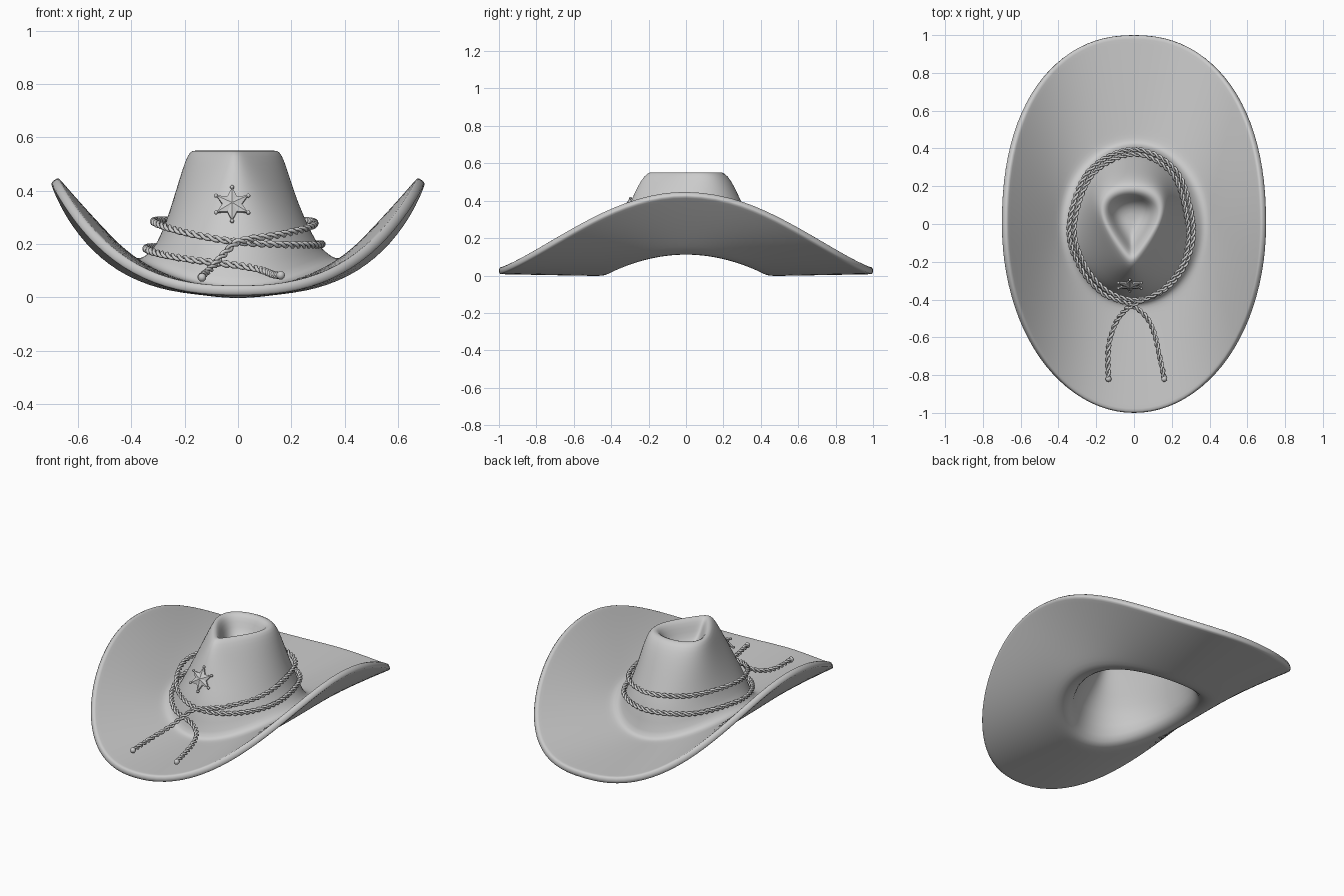
import bpy, bmesh, math
from mathutils import Vector, Matrix

if "Cube" in bpy.data.objects:
    bpy.data.objects.remove(bpy.data.objects["Cube"])

SEG = 48
OPEN_X, OPEN_Y = 0.385, 0.455


def spow(v, p):
    return math.copysign(abs(v) ** p, v)


def open_z(a):
    return 0.035 + 0.11 * math.cos(a) ** 2


def rim_z(y):
    return 0.045 + 0.412 * max(0, math.cos(math.pi / 2 * min(1, abs(y)))) ** 1.2


def make_object(name, bm):
    me = bpy.data.meshes.new(name)
    bm.to_mesh(me)
    bm.free()
    ob = bpy.data.objects.new(name, me)
    bpy.context.collection.objects.link(ob)
    return ob


# Hat felt: rings from the rim (fuller at the back), over the crown, into the top dent
angles = [2 * math.pi * i / SEG for i in range(SEG)]
rings, weights = [], []
for t in (1, 0.97, 0.87, 0.72, 0.55, 0.38, 0.22, 0.09, 0):
    ring = []
    for a in angles:
        c, s = math.cos(a), math.sin(a)
        p = 0.88 if s > 0 else 0.98
        rx, ry = 0.678 * spow(c, p), 1.003 * spow(s, p)
        z0 = open_z(a)
        ring.append((OPEN_X * c * (1 - t) + rx * t, OPEN_Y * s * (1 - t) + ry * t,
                     z0 + (rim_z(ry) - z0) * t ** 1.1))
    rings.append(ring)
    weights.append(1.0)

# Crown levels: half width, half depth, height, front taper, y shift, follows brim
levels = [
    (0.358, 0.432, 0.004, 0, 0, 1), (0.335, 0.412, 0.022, 0, 0, 1),
    (0.300, 0.383, 0.20, 0, 0, 0), (0.257, 0.337, 0.30, 0.10, 0, 0),
    (0.222, 0.294, 0.40, 0.26, 0, 0), (0.197, 0.257, 0.48, 0.42, 0, 0),
    (0.178, 0.224, 0.533, 0.54, 0, 0), (0.160, 0.194, 0.554, 0.6, 0, 0),
    (0.137, 0.166, 0.549, 0.62, 0, 0), (0.113, 0.140, 0.515, 0.62, 0.005, 0),
    (0.090, 0.112, 0.455, 0.6, 0.01, 0), (0.050, 0.062, 0.425, 0.5, 0.015, 0),
]
for rx, ry, z, p, dy, follow in levels:
    norm = max(math.cos(a) * (1 + p * math.sin(a)) for a in angles)
    dx = 0 if follow else -0.012 * min(1, (z - 0.1) / 0.3)
    rings.append([(dx + rx * math.cos(a) * (1 + p * math.sin(a)) / norm,
                   dy + ry * math.sin(a), z + follow * open_z(a)) for a in angles])
    weights.append(1.0 if follow else 0.45)

bm = bmesh.new()
layer = bm.verts.layers.deform.verify()
grid = []
for ring, w in zip(rings, weights):
    row = [bm.verts.new(co) for co in ring]
    for v in row:
        v[layer][0] = w
    grid.append(row)
for a, b in zip(grid, grid[1:]):
    for i in range(SEG):
        j = (i + 1) % SEG
        bm.faces.new((a[i], a[j], b[j], b[i]))
tip = bm.verts.new((-0.012, 0.015, 0.42))
tip[layer][0] = 0.45
for i in range(SEG):
    bm.faces.new((grid[-1][i], grid[-1][(i + 1) % SEG], tip))
for f in bm.faces:
    f.smooth = True
hat = make_object("hat_felt", bm)
hat.vertex_groups.new(name="thickness")
sol = hat.modifiers.new("shell", "SOLIDIFY")
sol.thickness = 0.038
sol.offset = -1
sol.vertex_group = "thickness"
sub = hat.modifiers.new("smooth", "SUBSURF")
sub.levels = sub.render_levels = 1


# Hat cord: one path, left tail, two turns round the crown, right tail
def cord_point(deg, z, rx, ry):
    a = math.radians(deg)
    return Vector((rx * math.cos(a), ry * math.sin(a), z))


tail_a = [(-0.135, -0.82, 0.075), (-0.138, -0.72, 0.076), (-0.13, -0.62, 0.085),
          (-0.095, -0.52, 0.115), (-0.045, -0.455, 0.17)]
tail_b = [(0.07, -0.50, 0.108), (0.11, -0.59, 0.095),
          (0.135, -0.70, 0.085), (0.16, -0.82, 0.083)]
turns = [(-88, 0.212, 0.31, 0.42), (-60, 0.235, 0.31, 0.395), (-30, 0.262, 0.305, 0.385),
         (0, 0.283, 0.285, 0.375), (45, 0.29, 0.290, 0.37), (90, 0.29, 0.305, 0.37),
         (135, 0.29, 0.310, 0.37), (180, 0.287, 0.315, 0.375), (210, 0.265, 0.315, 0.385),
         (240, 0.235, 0.315, 0.395), (270, 0.208, 0.320, 0.402), (300, 0.198, 0.325, 0.402),
         (330, 0.197, 0.322, 0.40), (360, 0.20, 0.312, 0.395), (405, 0.20, 0.318, 0.395),
         (450, 0.197, 0.335, 0.395), (495, 0.192, 0.340, 0.395), (540, 0.186, 0.343, 0.40),
         (570, 0.165, 0.345, 0.41), (600, 0.142, 0.345, 0.42), (628, 0.122, 0.345, 0.43)]
pts = [Vector(p) for p in tail_a] + [cord_point(*t) for t in turns] + [Vector(p) for p in tail_b]

path = []
for i in range(len(pts) - 1):
    p0, p1, p2, p3 = pts[max(i - 1, 0)], pts[i], pts[i + 1], pts[min(i + 2, len(pts) - 1)]
    n = max(4, round((p2 - p1).length / 0.006))
    for k in range(n):
        t = k / n
        path.append(0.5 * (2 * p1 + (p2 - p0) * t + (2 * p0 - 5 * p1 + 4 * p2 - p3) * t * t
                           + (3 * p1 - p0 - 3 * p2 + p3) * t ** 3))
path.append(pts[-1])

cu = bpy.data.curves.new("twisted_cord", "CURVE")
cu.dimensions = "3D"
cu.bevel_depth = 0.007
cu.bevel_resolution = 1
cu.use_fill_caps = True
for strand in range(2):
    sp = cu.splines.new("POLY")
    sp.points.add(len(path) - 1)
    dist = 0
    for i, p in enumerate(path):
        q, r = path[max(i - 1, 0)], path[min(i + 1, len(path) - 1)]
        dist += (p - q).length
        tan = (r - q).normalized()
        n1 = tan.cross(Vector((0, 0, 1))).normalized()
        n2 = tan.cross(n1)
        w = 2 * math.pi * dist / 0.07 + strand * math.pi
        co = p + 0.0075 * (n1 * math.cos(w) + n2 * math.sin(w))
        sp.points[i].co = (*co, 1)
    sp.use_smooth = True
bpy.context.collection.objects.link(bpy.data.objects.new("twisted_cord", cu))

# Knots closing the cord ends
bm = bmesh.new()
for p in (pts[0], pts[-1]):
    bmesh.ops.create_uvsphere(bm, u_segments=12, v_segments=8, radius=0.016,
                              matrix=Matrix.Translation(p))
for f in bm.faces:
    f.smooth = True
make_object("cord_knots", bm)

# Six-pointed badge with a raised centre and beaded tips
bm = bmesh.new()
front, back = [], []
for i in range(12):
    a = math.pi / 2 + i * math.pi / 6
    r = 0.068 if i % 2 == 0 else 0.036
    front.append(bm.verts.new((r * math.cos(a), r * math.sin(a), 0.004)))
    back.append(bm.verts.new((r * math.cos(a), r * math.sin(a), -0.006)))
peak = bm.verts.new((0, 0, 0.015))
for i in range(12):
    j = (i + 1) % 12
    bm.faces.new((front[i], front[j], peak))
    bm.faces.new((back[i], back[j], front[j], front[i]))
bm.faces.new(back[::-1])
for i in range(6):
    a = math.pi / 2 + i * math.pi / 3
    bmesh.ops.create_uvsphere(bm, u_segments=10, v_segments=6, radius=0.008, matrix=Matrix.Translation(
        (0.07 * math.cos(a), 0.07 * math.sin(a), 0)))
badge = make_object("star_badge", bm)
badge.location = (-0.022, -0.326, 0.35)
badge.rotation_euler = (math.radians(65), 0, 0)
